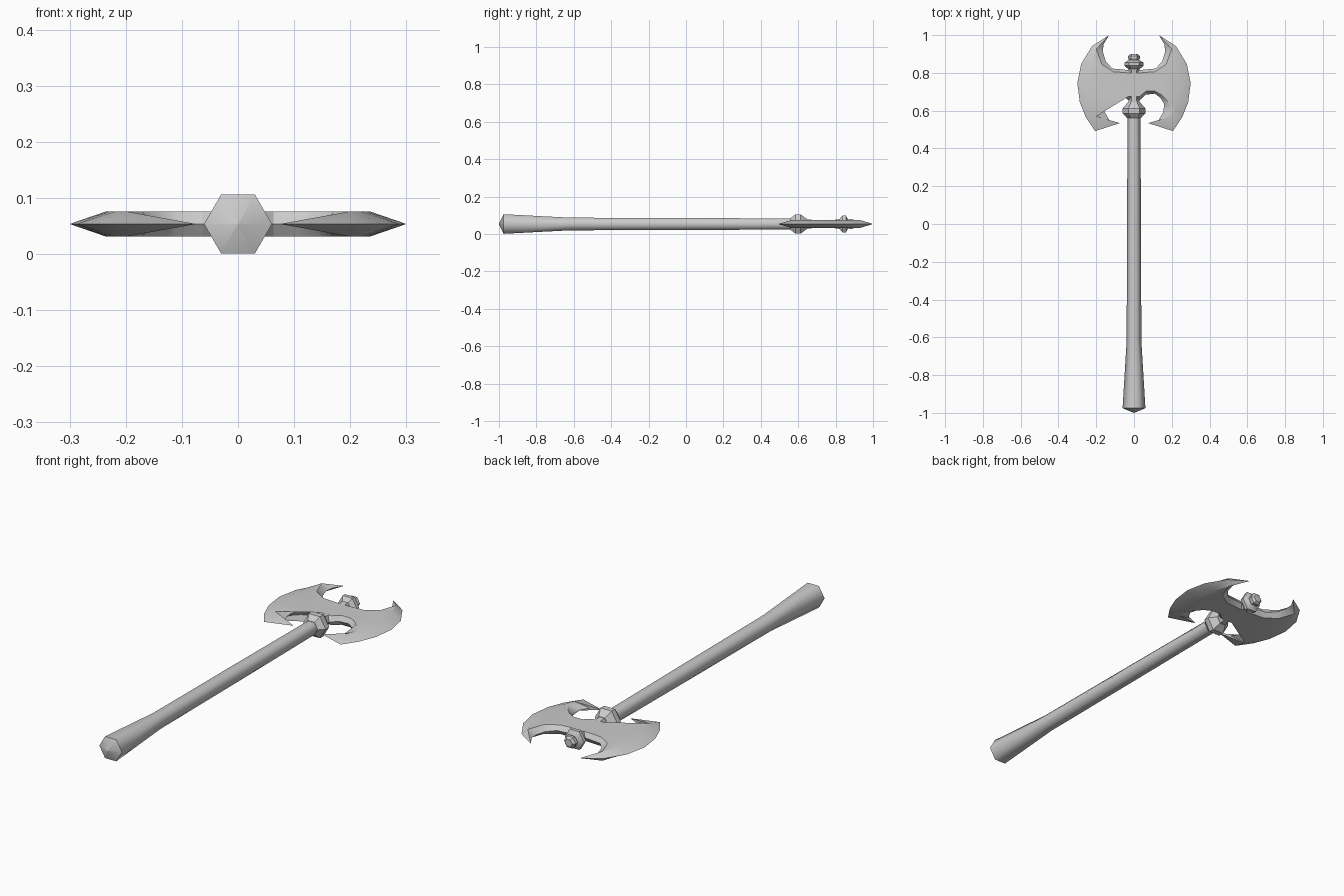
import bpy, bmesh, math

MID = 0.0535      # height of the axe's centre plane
HALF = 0.0225     # half thickness of the blade body

cube = bpy.data.objects.get("Cube")
if cube:
    bpy.data.objects.remove(cube, do_unlink=True)

steel = bpy.data.materials.new("plain grey")
steel.use_nodes = True
GREY = (0.6, 0.6, 0.6, 1)
steel.diffuse_color = GREY
steel.node_tree.nodes["Principled BSDF"].inputs["Base Color"].default_value = GREY


def finish(name, bm, angle):
    bmesh.ops.remove_doubles(bm, verts=bm.verts, dist=0.0001)
    bmesh.ops.recalc_face_normals(bm, faces=bm.faces)
    mesh = bpy.data.meshes.new(name)
    bm.to_mesh(mesh)
    bm.free()
    mesh.materials.append(steel)
    obj = bpy.data.objects.new(name, mesh)
    bpy.context.collection.objects.link(obj)
    bpy.ops.object.select_all(action='DESELECT')
    obj.select_set(True)
    bpy.context.view_layer.objects.active = obj
    bpy.ops.object.shade_smooth_by_angle(angle=math.radians(angle))
    return obj


def hex_lathe(name, profile, angle):
    """Six-sided turned part along y from (y, radius) pairs."""
    bm = bmesh.new()
    rings = []
    for y, r in profile:
        rings.append([bm.verts.new((r * math.cos(k * math.pi / 3), y,
                                    MID + r * math.sin(k * math.pi / 3)))
                      for k in range(6)])
    for a, b in zip(rings, rings[1:]):
        for k in range(6):
            n = (k + 1) % 6
            bm.faces.new((a[k], a[n], b[n], b[k]))
    bm.faces.new(rings[0])
    bm.faces.new(rings[-1])
    return finish(name, bm, angle)


# Haft with flared, shallowly pointed butt
hex_lathe("haft", [(-1.0, 0.001), (-0.975, 0.0605), (-0.62, 0.039),
                   (0.0, 0.037), (0.57, 0.034)], 62)
# Collar under the head
hex_lathe("collar", [(0.56, 0.036), (0.585, 0.06), (0.612, 0.06),
                     (0.645, 0.032)], 30)
# Neck through the head
hex_lathe("neck", [(0.63, 0.032), (0.68, 0.025), (0.79, 0.025),
                   (0.825, 0.031)], 30)
# Cap with a small knob
hex_lathe("cap", [(0.82, 0.03), (0.838, 0.051), (0.855, 0.051),
                  (0.868, 0.026), (0.875, 0.031), (0.89, 0.031),
                  (0.9, 0.02)], 30)

# Half blade: each thin rim point with its partner on the thick ridge
PAIRS = [
    ((0, 0.815), (0, 0.8)),
    ((0.03, 0.815), (0.03, 0.8)),
    ((0.115, 0.823), (0.11, 0.806)),
    ((0.15, 0.862), (0.17, 0.845)),
    ((0.164, 0.91), (0.2, 0.926)),
    ((0.162, 0.95), (0.2, 0.926)),
    ((0.132, 1.0), (0.2, 0.926)),
    ((0.222, 0.942), (0.2, 0.926)),
    ((0.28, 0.847), (0.228, 0.85)),
    ((0.3, 0.746), (0.235, 0.75)),
    ((0.287, 0.645), (0.228, 0.67)),
    ((0.255, 0.565), (0.218, 0.62)),
    ((0.206, 0.492), (0.2, 0.57)),
    ((0.075, 0.534), (0.2, 0.57)),
    ((0.13, 0.55), (0.2, 0.57)),
    ((0.155, 0.593), (0.208, 0.608)),
    ((0.16, 0.635), (0.17, 0.66)),
    ((0.14, 0.668), (0.145, 0.685)),
    ((0.11, 0.69), (0.11, 0.703)),
    ((0.063, 0.685), (0.063, 0.703)),
    ((0.03, 0.655), (0.03, 0.675)),
    ((0, 0.655), (0, 0.675)),
]


def blade(name, side):
    bm = bmesh.new()
    rim = [bm.verts.new((side * x, y, MID)) for (x, y), _ in PAIRS]
    for up in (1, -1):
        made = {}
        ridge = []
        for _, (x, y) in PAIRS:
            if (x, y) not in made:
                made[x, y] = bm.verts.new((side * x, y, MID + up * HALF))
            ridge.append(made[x, y])
        # Bevels from rim to ridge
        for i in range(len(PAIRS) - 1):
            corners = [rim[i], rim[i + 1], ridge[i + 1], ridge[i]]
            bm.faces.new(list(dict.fromkeys(corners)))
        # Flat cheek inside the ridge
        cheek = bm.faces.new(list(made.values()))
        bmesh.ops.triangulate(bm, faces=[cheek])
    return finish(name, bm, 30)


blade("left_blade", 1)
blade("right_blade", -1)
